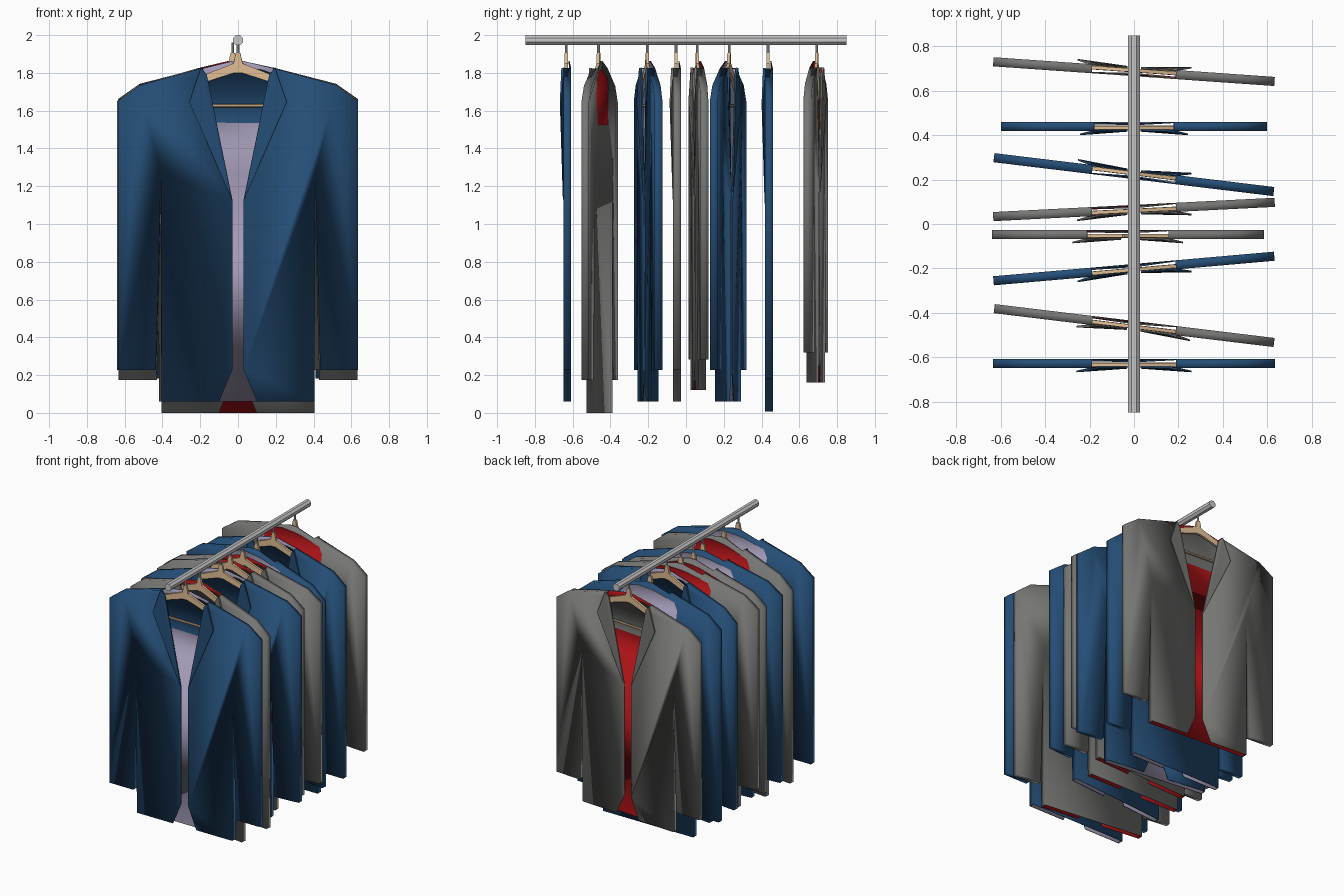
import bpy, bmesh, math
from mathutils import Matrix

if "Cube" in bpy.data.objects:
    bpy.data.objects.remove(bpy.data.objects["Cube"])

TOP = 1.865                              # pivot height of every garment
FRONT, BACK = -0.015, 0.026              # jacket depth


def material(name, rgb):
    m = bpy.data.materials.new(name)
    m.diffuse_color = (*rgb, 1)
    m.use_nodes = True
    m.node_tree.nodes["Principled BSDF"].inputs["Base Color"].default_value = m.diffuse_color
    return m


BLUE = material("navy_cloth", (0.018, 0.075, 0.18))
GREY = material("grey_cloth", (0.18, 0.18, 0.175))
LILAC = material("lilac_lining", (0.36, 0.32, 0.46))
RED = material("red_lining", (0.40, 0.006, 0.008))
WOOD = material("light_wood", (0.75, 0.52, 0.30))
METAL = material("pale_metal", (0.58, 0.58, 0.58))


def finish(bm, name, mats, smooth):
    bmesh.ops.recalc_face_normals(bm, faces=bm.faces)
    for f in bm.faces:
        f.smooth = smooth
    me = bpy.data.meshes.new(name)
    bm.to_mesh(me)
    bm.free()
    for m in mats:
        me.materials.append(m)
    ob = bpy.data.objects.new(name, me)
    bpy.context.collection.objects.link(ob)
    return ob


def rod(bm, radius, length, sides, matrix):
    bmesh.ops.create_cone(bm, cap_ends=True, segments=sides, radius1=radius,
                          radius2=radius, depth=length, matrix=matrix)


# right half outline: neck, shoulder, sleeve, armpit, hem
OUTER = [(0.19, 1.825), (0.52, 1.735), (0.635, 1.65), (0.635, 0.228),
         (0.435, 0.228), (0.408, 1.26), (0.405, 0.06)]
OPENING = [(0.10, 0.06), (0.03, 0.228), (0.03, 1.13), (0.165, 1.785)]


def jacket(cloth, lining):
    bm = bmesh.new()
    backs = []
    for s in (1, -1):
        def ring(pts, y):
            return [bm.verts.new((s * x, y, z - TOP)) for x, z in pts]
        front, back = ring(OUTER, FRONT), ring(OUTER, BACK)
        bm.faces.new(front + ring(OPENING, FRONT))
        for i in range(len(OUTER) - 1):          # shoulder, sleeve and side strips
            bm.faces.new((front[i], front[i + 1], back[i + 1], back[i]))
        neck = bm.verts.new((s * 0.03, 0.018, 1.862 - TOP))
        backs.append([neck] + back)
    bm.faces.new(backs[0] + backs[1][::-1])
    ob = finish(bm, "jacket", (cloth, lining), True)
    sol = ob.modifiers.new("lining", 'SOLIDIFY')
    sol.thickness = 0.006
    sol.offset = -1
    sol.material_offset = 1
    return ob


def lapels(cloth):
    bm = bmesh.new()
    for s in (1, -1):
        pts = [(0.03, -0.014, 1.13), (0.032, -0.018, 1.13), (0.165, -0.012, 1.785),
               (0.165, -0.018, 1.79), (0.196, -0.012, 1.828), (0.196, -0.026, 1.826),
               (0.258, -0.027, 1.645), (0.258, -0.034, 1.645)]
        vs = [bm.verts.new((s * x, y, z - TOP)) for x, y, z in pts]
        bmesh.ops.convex_hull(bm, input=vs)
    return finish(bm, "lapels", (cloth,), False)


HALF_HANGER = [(0.012, 1.905), (0.024, 1.85), (0.16, 1.797), (0.40, 1.69), (0.43, 1.65),
               (0.42, 1.615), (0.39, 1.64), (0.16, 1.755), (0.02, 1.80)]


def hanger():
    bm = bmesh.new()
    outline = HALF_HANGER + [(-x, z) for x, z in HALF_HANGER[::-1]]
    face = bm.faces.new([bm.verts.new((x, -0.008, z - TOP)) for x, z in outline])
    ext = bmesh.ops.extrude_face_region(bm, geom=[face])
    bmesh.ops.translate(bm, vec=(0, 0.016, 0),
                        verts=[v for v in ext["geom"] if isinstance(v, bmesh.types.BMVert)])
    rod(bm, 0.009, 0.82, 8, Matrix.Translation((0, 0, 1.625 - TOP)) @ Matrix.Rotation(math.pi / 2, 4, 'Y'))
    return finish(bm, "hanger", (WOOD,), False)


def hook():
    bm = bmesh.new()
    rod(bm, 0.007, 0.07, 8, Matrix.Translation((0, 0, 1.925 - TOP)))
    return finish(bm, "hook", (METAL,), False)


# rail
bm = bmesh.new()
rod(bm, 0.0285, 1.7, 8, Matrix.Translation((0, 0, 1.9735)) @ Matrix.Rotation(math.pi / 2, 4, 'X')
    @ Matrix.Rotation(math.pi / 8, 4, 'Z'))
finish(bm, "rail", (METAL,), False)

# garments: x, y, turn in degrees, hem height, width factor, colours
ROW = [(0, -0.634, 0, 0.06, 1.0, BLUE, LILAC),
       (0, -0.463, -6.9, 0.0, 1.0, GREY, RED),
       (0, -0.206, 5, 0.06, 1.0, BLUE, LILAC),
       (-0.028, -0.053, 0, 0.06, 0.965, GREY, RED),
       (0, 0.06, 2.9, 0.12, 1.0, GREY, RED),
       (0, 0.228, 173.1, 0.06, 1.0, BLUE, LILAC),
       (0, 0.434, 0, 0.008, 0.945, BLUE, LILAC),
       (0, 0.692, 176, 0.16, 1.0, GREY, RED)]
for x, y, turn, hem, width, cloth, lining in ROW:
    length = (TOP - hem) / (TOP - 0.06)
    for ob, zs in ((jacket(cloth, lining), length), (lapels(cloth), length),
                   (hanger(), 1), (hook(), 1)):
        ob.location = (x, y, TOP)
        ob.rotation_euler.z = math.radians(turn)
        ob.scale = (width, 1, zs)
